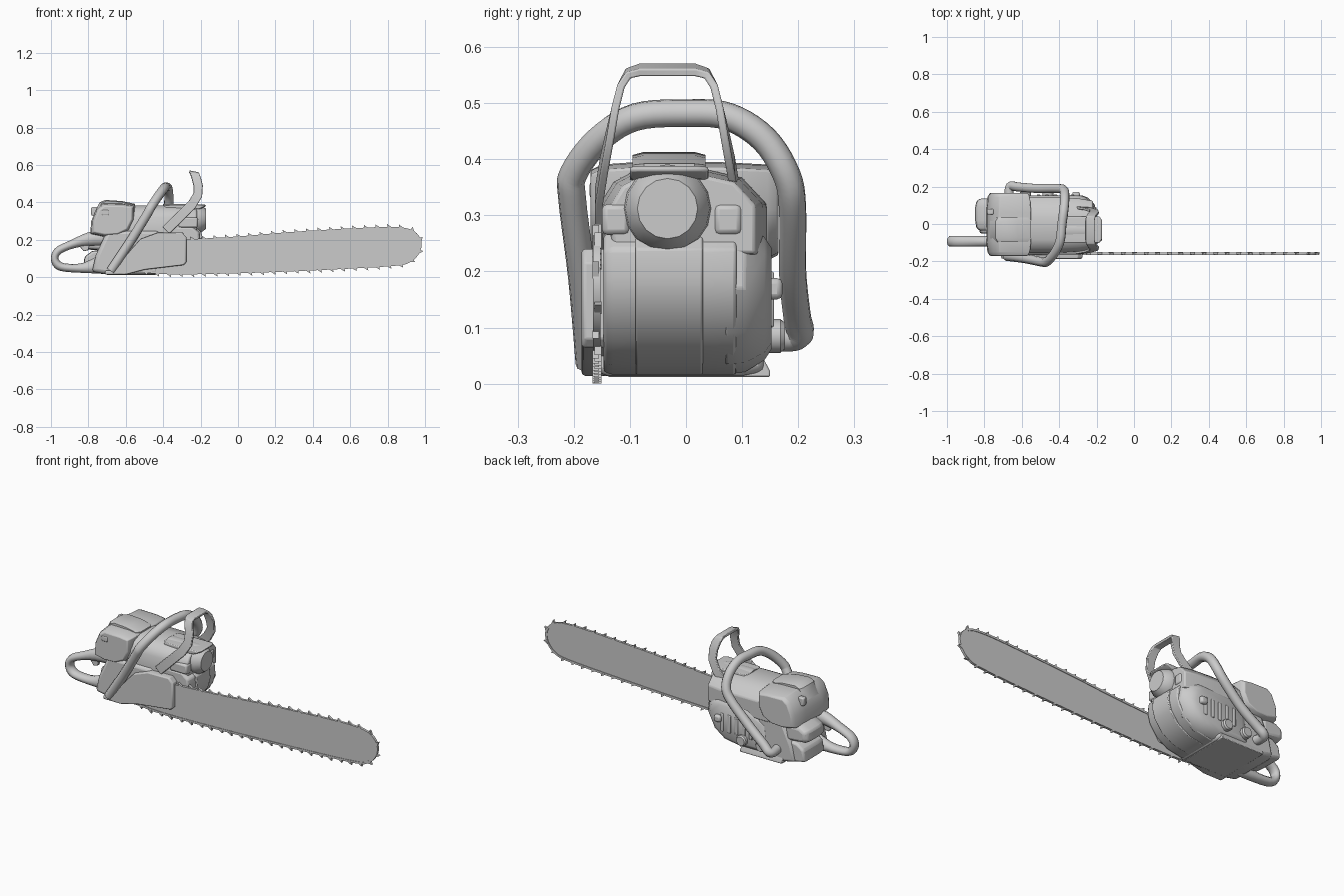
import bpy, bmesh, math
from mathutils import Vector

if "Cube" in bpy.data.objects:
    bpy.data.objects.remove(bpy.data.objects["Cube"])

grey = bpy.data.materials.new("grey")
grey.diffuse_color = (0.6, 0.6, 0.6, 1)
grey.use_nodes = True
grey.node_tree.nodes["Principled BSDF"].inputs["Base Color"].default_value = grey.diffuse_color


def finish(name, me, bevel=0.0, angle=35):
    me.materials.clear()
    me.materials.append(grey)
    ob = bpy.data.objects.new(name, me)
    bpy.context.scene.collection.objects.link(ob)
    me.polygons.foreach_set("use_smooth", [True] * len(me.polygons))
    me.set_sharp_from_angle(angle=math.radians(angle))
    if bevel:
        m = ob.modifiers.new("bevel", 'BEVEL')
        m.width, m.segments, m.limit_method = bevel, 2, 'ANGLE'
        m.angle_limit = math.radians(35)
    return ob


def skin(name, rings, closed=False, bevel=0.0, angle=35):
    """Join rings of equal point count into one solid."""
    bm = bmesh.new()
    vs = [[bm.verts.new(p) for p in r] for r in rings]
    n, k = len(rings[0]), len(rings)
    for i in range(k if closed else k - 1):
        a, b = vs[i], vs[(i + 1) % k]
        for j in range(n):
            bm.faces.new((a[j], a[(j + 1) % n], b[(j + 1) % n], b[j]))
    if not closed:
        bm.faces.new(vs[0])
        bm.faces.new(vs[-1])
    bmesh.ops.recalc_face_normals(bm, faces=bm.faces)
    me = bpy.data.meshes.new(name)
    bm.to_mesh(me)
    bm.free()
    return finish(name, me, bevel, angle)


def loft(name, prof, axis, levels, bevel=0.0):
    """Extrude a profile along x or y through (position, scale) levels."""
    ca = (min(p[0] for p in prof) + max(p[0] for p in prof)) / 2
    cb = (min(p[1] for p in prof) + max(p[1] for p in prof)) / 2
    rings = []
    for t, s in levels:
        pts = [(ca + (a - ca) * s, cb + (b - cb) * s) for a, b in prof]
        rings.append([(t, a, b) if axis == 'x' else (a, t, b) for a, b in pts])
    return skin(name, rings, bevel=bevel)


def box(name, x0, x1, y0, y1, z0, z1, bevel=0.006):
    return loft(name, [(x0, z0), (x1, z0), (x1, z1), (x0, z1)], 'y', [(y0, 1), (y1, 1)], bevel)


def disc(a, b, r, n=20):
    return [(a + r * math.cos(2 * math.pi * i / n), b + r * math.sin(2 * math.pi * i / n)) for i in range(n)]


def smooth_path(pts, cyclic=False, sub=5):
    """Catmull-Rom resampling."""
    P, n, out = [Vector(p) for p in pts], len(pts), []
    get = lambda i: P[i % n] if cyclic else P[max(0, min(n - 1, i))]
    for i in range(n if cyclic else n - 1):
        a, b, c, d = (get(i + k) for k in (-1, 0, 1, 2))
        for s in range(sub):
            t = s / sub
            out.append(0.5 * (2 * b + (c - a) * t + (2 * a - 5 * b + 4 * c - d) * t * t
                              + (3 * b - a - 3 * c + d) * t ** 3))
    return out if cyclic else out + [P[-1]]


def tube(name, pts, r):
    cu = bpy.data.curves.new(name, 'CURVE')
    cu.dimensions, cu.bevel_depth, cu.bevel_resolution, cu.use_fill_caps = '3D', r, 3, True
    path = smooth_path(pts)
    sp = cu.splines.new('POLY')
    sp.points.add(len(path) - 1)
    for q, p in zip(sp.points, path):
        q.co = (*p, 1)
    tmp = bpy.data.objects.new(name + "_path", cu)
    bpy.context.scene.collection.objects.link(tmp)
    me = bpy.data.meshes.new_from_object(tmp.evaluated_get(bpy.context.evaluated_depsgraph_get()))
    bpy.data.objects.remove(tmp)
    return finish(name, me, angle=50)


# Guide bar
BY = -0.159
outline = [(-0.55, 0.06), (-0.42, 0.024), (0, 0.028), (0.5, 0.048), (0.84, 0.068), (0.92, 0.089),
           (0.962, 0.13), (0.975, 0.18), (0.958, 0.222), (0.92, 0.249), (0.85, 0.261), (0.7, 0.259),
           (0.3, 0.236), (0, 0.211), (-0.4, 0.183), (-0.53, 0.13)]
loop = smooth_path([(a, 0, b) for a, b in outline], True, 4)
loft("guide_bar", [(p.x, p.z) for p in loop], 'y', [(BY - 0.004, 1), (BY + 0.004, 1)])

# Chain loop and teeth
rings, n = [], len(loop)
for i, p in enumerate(loop):
    t = (loop[(i + 1) % n] - loop[i - 1]).normalized()
    out = Vector((t.z, 0, -t.x))
    rings.append([p + out * o + Vector((0, BY + y, 0))
                  for o, y in ((-0.004, -0.007), (0.007, -0.007), (0.007, 0.007), (-0.004, 0.007))])
skin("chain_links", rings, closed=True)
bm = bmesh.new()
run, count = 0, 0
for i in range(n):
    p, q = loop[i], loop[(i + 1) % n]
    d, t = (q - p).length, (q - p).normalized()
    while run < d:
        c, out = p + t * run, Vector((t.z, 0, -t.x))
        side = 0.002 if count % 2 else -0.002
        ring = [[bm.verts.new(c + t * u + out * v + Vector((0, BY + side + y, 0)))
                 for u, v in ((-0.012, 0.004), (0.012, 0.004), (0.014, 0.022), (0.002, 0.014))]
                for y in (-0.006, 0.006)]
        for j in range(4):
            bm.faces.new((ring[0][j], ring[0][(j + 1) % 4], ring[1][(j + 1) % 4], ring[1][j]))
        bm.faces.new(ring[0])
        bm.faces.new(ring[1])
        run += 0.062
        count += 1
    run -= d
bmesh.ops.recalc_face_normals(bm, faces=bm.faces)
teeth = bpy.data.meshes.new("chain_teeth")
bm.to_mesh(teeth)
bm.free()
finish("chain_teeth", teeth)

# Crankcase with rounded front belly and raised middle band
belly = [(-0.68, 0.016), (-0.42, 0.016), (-0.33, 0.033), (-0.26, 0.075), (-0.215, 0.135), (-0.2, 0.19),
         (-0.205, 0.24), (-0.24, 0.27), (-0.68, 0.27)]
loft("crankcase", belly, 'y', [(-0.147, 0.96), (-0.13, 1), (0.09, 1)], 0.006)
loft("crankcase_band", [(a + 0.01 if a > -0.6 else a, b) for a, b in belly], 'y', [(-0.09, 1), (0.03, 1)], 0.004)

# Starter side cover with cooling slats
loft("starter_cover", [(-0.64, 0.02), (-0.42, 0.018), (-0.32, 0.035), (-0.245, 0.09), (-0.205, 0.17), (-0.22, 0.25),
     (-0.27, 0.285), (-0.5, 0.28), (-0.62, 0.2)], 'y', [(0.07, 1), (0.105, 0.98), (0.14, 0.82), (0.152, 0.68)], 0.004)
for i in range(5):
    box(f"cooling_slat_{i}", -0.52 + i * 0.045, -0.5 + i * 0.045, 0.13, 0.157, 0.1, 0.2, 0.004)
box("starter_grip", -0.33, -0.29, 0.12, 0.172, 0.15, 0.188, 0.01)

# Fuel tank, rear bump, caps and underside
loft("fuel_tank", [(-0.78, 0.03), (-0.7, 0.014), (-0.42, 0.014), (-0.42, 0.25), (-0.7, 0.25), (-0.76, 0.12)],
     'y', [(-0.165, 0.93), (-0.14, 1), (0.1, 1), (0.14, 0.93)], 0.012)
loft("tank_rear", [(-0.83, 0.045), (-0.7, 0.02), (-0.7, 0.15), (-0.78, 0.14), (-0.82, 0.11)],
     'y', [(-0.05, 0.95), (0, 1), (0.11, 1), (0.13, 0.95)], 0.01)
loft("carburettor_boot", [(-0.85, 0.165), (-0.83, 0.15), (-0.7, 0.14), (-0.7, 0.24), (-0.8, 0.24), (-0.845, 0.215)],
     'y', [(-0.035, 0.7), (-0.02, 0.92), (0.02, 1), (0.09, 1), (0.12, 0.92), (0.135, 0.7)], 0.008)
for x in (-0.58, -0.46):
    loft("filler_cap", disc(x, 0.085, 0.03), 'y', [(0.1, 1), (0.168, 1), (0.176, 0.8)])
loft("base_foot", [(-0.14, 0.012), (0.15, 0.012), (0.15, 0.022), (0.125, 0.07), (-0.14, 0.07)],
     'x', [(-0.7, 1), (-0.44, 1)], 0.003)

# Cylinder cover, front visor and muffler
loft("cylinder_cover", [(-0.15, 0.22), (-0.155, 0.32), (-0.13, 0.36), (-0.085, 0.384), (0.03, 0.384),
     (0.1, 0.368), (0.145, 0.32), (0.145, 0.22)], 'x', [(-0.62, 1), (-0.4, 0.99), (-0.3, 0.95), (-0.22, 0.86)], 0.006)
loft("front_visor", [(-0.4, 0.35), (-0.2, 0.365), (-0.17, 0.38), (-0.175, 0.388), (-0.4, 0.386)],
     'y', [(-0.1, 0.9), (-0.08, 1), (0.02, 1), (0.04, 0.9)], 0.004)
loft("muffler", disc(-0.033, 0.312, 0.079, 16), 'x', [(-0.4, 1), (-0.23, 1), (-0.2, 0.95), (-0.175, 0.72), (-0.17, 0.68)])
for y in (-0.15, 0.05):
    box("muffler_bracket", -0.32, -0.215, y, y + 0.05, 0.265, 0.32, 0.01)

# Rear air filter cover
cover = [(-0.79, 0.23), (-0.72, 0.215), (-0.64, 0.22), (-0.58, 0.25), (-0.55, 0.31), (-0.55, 0.385), (-0.61, 0.393),
         (-0.72, 0.395), (-0.755, 0.37), (-0.785, 0.3)]
loft("filter_cover", cover, 'y', [(-0.17, 0.84), (-0.15, 0.95), (-0.09, 1), (0.06, 1), (0.145, 0.95), (0.165, 0.84)], 0.004)
loft("filter_cover_ridge", [(-0.77, 0.34), (-0.55, 0.34), (-0.55, 0.392), (-0.62, 0.407), (-0.71, 0.413), (-0.74, 0.4)],
     'y', [(-0.095, 0.85), (-0.075, 1), (0.015, 1), (0.035, 0.85)])
box("cover_clip_rear", -0.785, -0.75, 0.05, 0.08, 0.33, 0.375)
box("cover_clip_side", -0.73, -0.69, -0.172, -0.13, 0.33, 0.36)

# Clutch cover over the bar root
loft("clutch_cover", [(-0.68, 0.017), (-0.6, 0.014), (-0.5, 0.04), (-0.29, 0.065), (-0.276, 0.08), (-0.276, 0.215),
     (-0.3, 0.24), (-0.43, 0.238), (-0.52, 0.205), (-0.57, 0.15)], 'y', [(-0.186, 0.97), (-0.18, 1), (-0.145, 1)], 0.003)
box("handle_mount", -0.71, -0.6, -0.185, -0.12, 0.014, 0.035)

# Rear handle: rounded sections between an outer and an inner outline
HY = -0.093
outer = [(-0.7, 0.25), (-0.8, 0.24), (-0.89, 0.2), (-0.965, 0.165), (-0.995, 0.13), (-1, 0.09),
         (-0.98, 0.05), (-0.93, 0.03), (-0.8, 0.022), (-0.68, 0.016)]
inner = [(-0.7, 0.17), (-0.81, 0.166), (-0.88, 0.154), (-0.935, 0.133), (-0.955, 0.117), (-0.96, 0.1),
         (-0.948, 0.083), (-0.92, 0.073), (-0.83, 0.076), (-0.72, 0.13)]
pairs = zip(smooth_path([(a, HY, b) for a, b in outer], False, 3),
            smooth_path([(a, HY, b) for a, b in inner], False, 3))
skin("rear_handle", [[o.lerp(i, 0.5 - 0.5 * math.cos(math.pi * k / 5)) + Vector((0, 0.03 * math.sin(math.pi * k / 5), 0))
                      for k in range(10)] for o, i in pairs], angle=50)
loft("trigger", [(-0.85, 0.17), (-0.79, 0.185), (-0.8, 0.145), (-0.825, 0.138)], 'y', [(HY - 0.01, 1), (HY + 0.01, 1)], 0.003)

# Front wraparound handle
tube("front_handle", [(-0.68, -0.172, 0.035), (-0.58, -0.185, 0.185), (-0.49, -0.203, 0.33), (-0.465, -0.2, 0.375),
     (-0.425, -0.155, 0.435), (-0.395, -0.09, 0.475), (-0.385, 0, 0.482), (-0.375, 0.075, 0.476), (-0.37, 0.14, 0.435),
     (-0.375, 0.18, 0.37), (-0.41, 0.19, 0.31), (-0.52, 0.19, 0.2), (-0.62, 0.198, 0.12), (-0.655, 0.203, 0.09),
     (-0.668, 0.18, 0.082), (-0.66, 0.11, 0.085)], 0.025)

# Hand guard: mirrored ribbon swept over the top (x, half width, z, ribbon direction x, z)
half = [(-0.385, 0.122, 0.25, 0.7, -0.7), (-0.30, 0.122, 0.335, 0.7, -0.7), (-0.245, 0.113, 0.39, 0.75, -0.65),
        (-0.215, 0.103, 0.44, 0.9, -0.4), (-0.213, 0.093, 0.49, 1, 0), (-0.223, 0.083, 0.53, 1, 0),
        (-0.232, 0.07, 0.553, 1, -0.15), (-0.236, 0.05, 0.559, 1, -0.2)]
GY = -0.033
line = [(Vector((x, GY - h, z)), Vector((a, 0, b))) for x, h, z, a, b in half]
line += [(Vector((x, GY + h, z)), Vector((a, 0, b))) for x, h, z, a, b in reversed(half)]
rings = []
for i, (p, w) in enumerate(line):
    t = line[min(i + 1, len(line) - 1)][0] - line[max(i - 1, 0)][0]
    thin = t.cross(w).normalized() * 0.007
    w = w.normalized() * 0.025
    rings.append([p - w - thin, p + w - thin, p + w + thin, p - w + thin])
skin("hand_guard", rings, bevel=0.003)
